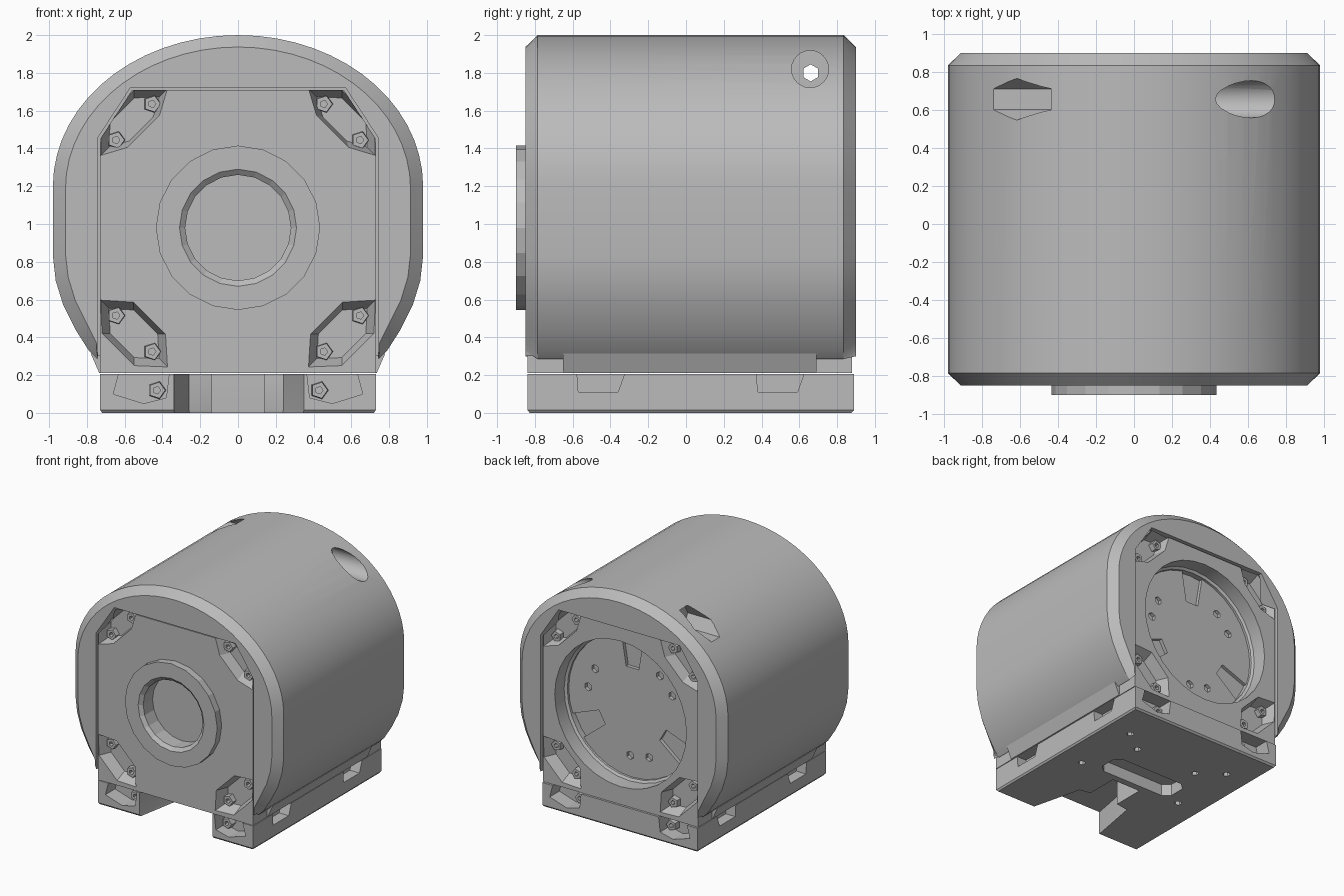
import bpy, bmesh
from math import sin, cos, pi, radians, sqrt
from mathutils import Vector, Matrix

if "Cube" in bpy.data.objects:
    bpy.data.objects.remove(bpy.data.objects["Cube"])

grey = bpy.data.materials.new("plain_grey")
grey.use_nodes = True
grey.diffuse_color = (0.5, 0.5, 0.5, 1)
grey.node_tree.nodes["Principled BSDF"].inputs["Base Color"].default_value = (0.5, 0.5, 0.5, 1)


def finish(name, bm):
    bmesh.ops.recalc_face_normals(bm, faces=bm.faces)
    mesh = bpy.data.meshes.new(name)
    bm.to_mesh(mesh)
    bm.free()
    mesh.materials.append(grey)
    obj = bpy.data.objects.new(name, mesh)
    bpy.context.collection.objects.link(obj)
    return obj


def loft(name, loops):
    """Solid through equal closed loops of 3D points, capped at both ends."""
    bm = bmesh.new()
    rings = [[bm.verts.new(p) for p in loop] for loop in loops]
    n = len(rings[0])
    for a, b in zip(rings, rings[1:]):
        for i in range(n):
            j = (i + 1) % n
            bm.faces.new((a[i], a[j], b[j], b[i]))
    bm.faces.new(rings[0])
    bm.faces.new(rings[-1])
    return finish(name, bm)


def prism(name, pts, y0, y1):
    return loft(name, [[(x, y, z) for x, z in pts] for y in (y0, y1)])


def cylinder(name, radius, a, b, sides=12):
    a, b = Vector(a), Vector(b)
    bm = bmesh.new()
    turn = (b - a).to_track_quat('Z', 'Y').to_matrix().to_4x4()
    bmesh.ops.create_cone(bm, cap_ends=True, segments=sides, radius1=radius, radius2=radius,
                          depth=(b - a).length, matrix=Matrix.Translation((a + b) / 2) @ turn)
    return finish(name, bm)


def lathe(name, profile, cx, cz, sides):
    """Closed (radius, y) section turned about a front-to-back axis."""
    bm = bmesh.new()
    rings = []
    for i in range(sides):
        a = 2 * pi * i / sides
        rings.append([bm.verts.new((cx + r * cos(a), y, cz + r * sin(a))) for r, y in profile])
    n = len(profile)
    for i in range(sides):
        p, q = rings[i], rings[(i + 1) % sides]
        for k in range(n):
            m = (k + 1) % n
            bm.faces.new((p[k], p[m], q[m], q[k]))
    return finish(name, bm)


def screw(name, x, z, y, inward):
    lathe(name, [(0.02, y + 0.12 * inward), (0.05, y + 0.12 * inward),
                 (0.045, y + 0.055 * inward), (0.02, y + 0.055 * inward)], x, z, 5)


def activate(obj):
    bpy.ops.object.select_all(action='DESELECT')
    obj.select_set(True)
    bpy.context.view_layer.objects.active = obj


def cut(obj, cutter):
    mod = obj.modifiers.new("cut", 'BOOLEAN')
    mod.operation, mod.solver, mod.object = 'DIFFERENCE', 'EXACT', cutter
    activate(obj)
    bpy.ops.object.modifier_apply(modifier=mod.name)
    bpy.data.objects.remove(cutter)


def smooth(obj, angle=28):
    activate(obj)
    bpy.ops.object.shade_smooth_by_angle(angle=radians(angle))


FRONT, BACK, MID = -0.84, 0.88, 0.98

# Arched cover with chamfered ends
half = [(0.745, 0.285), (0.79, 0.33), (0.86, 0.44), (0.925, 0.57), (0.965, 0.7), (0.98, 0.83)]
arc = [(0.98 * cos(radians(t)), 1.2 + 0.8 * sin(radians(t))) for t in range(0, 91, 6)]
half += [(x, z) for x, z in arc if x > 0.01]
outer = half + [(0, 2.0)] + [(-x, z) for x, z in reversed(half)]
inner_r = [(0.74, 0.3), (0.74, 1.46), (0.57, 1.72)]
inner = [(-x, z) for x, z in inner_r] + [(x, z) for x, z in reversed(inner_r)]


def inset(x, z):
    s = 1 if x > 0 else -1
    return (s * max(0.75, abs(x) * 0.932) if z < 0.6 else x * 0.932, 1 + (z - 1) * 0.937)


small = [inset(x, z) for x, z in outer]
cover = loft("arched_cover", [[(x, y, z) for x, z in pts + inner] for y, pts in
             ((-0.85, small), (-0.785, outer), (0.835, outer), (0.9, small))])

# Sideways ports: round on one side, six-sided on the other, joined by a narrow channel
cut(cover, cylinder("round_port", 0.098, (0.36, 0.657, 1.82), (1, 0.657, 1.82), 24))
port = [(0.657 + 0.11 * cos(pi * k / 3), 1.82 + 0.11 * sin(pi * k / 3)) for k in range(6)]
cut(cover, loft("six_sided_port", [[(x, y, z) for y, z in port] for x in (-1, -0.4)]))
cut(cover, cylinder("channel", 0.045, (-0.5, 0.66, 1.8), (0.5, 0.66, 1.8), 6))
smooth(cover)

# Sloped lips that carry the cover sides down to the base
lip = [(0.7, 0.212), (0.735, 0.212), (0.78, 0.315), (0.7, 0.315)]
for side, s in (("left", 1), ("right", -1)):
    prism(side + "_cover_lip", [(s * x, z) for x, z in lip], -0.65, 0.69)

# Inner housing block with a core closing the seam to the cover
body = prism("housing", [(-0.73, 0.21), (0.73, 0.21), (0.73, 1.45), (0.56, 1.71),
                         (-0.56, 1.71), (-0.73, 1.45)], FRONT, BACK)
prism("housing_core", [(-0.742, 0.3), (0.742, 0.3), (0.742, 1.46), (0.571, 1.722),
                       (-0.571, 1.722), (-0.742, 1.46)], -0.72, 0.65)
cut(body, cylinder("front_bore", 0.3, (0, -1, MID), (0, -0.75, MID), 20))
cut(body, cylinder("back_bore", 0.62, (0, 0.69, MID), (0, 1, MID), 32))

# Tapered corner pockets with paired screws on both ends
R2 = sqrt(0.5)
for end, y, inward in (("front", FRONT, 1), ("back", BACK, -1)):
    for sx in (1, -1):
        for sz in (1, -1):
            cx, cz = 0.55 * sx, MID + 0.56 * sz
            low = -0.07 if sz > 0 else -0.115
            hexagon = [(0.25, 0), (0.12, 0.12), (-0.12, 0.12), (-0.25, 0), (-0.12, low), (0.12, low)]
            loops = [[(cx + sx * k * (u + v) * R2, y + d * inward, cz + sz * k * (v - u) * R2)
                      for u, v in hexagon] for d, k in ((-0.1, 1), (0, 1), (0.1, 0.75))]
            cut(body, loft("pocket", loops))
            for k in (-0.135, 0.135):
                screw(end + "_screw", cx + sx * k * R2, cz - sz * k * R2, y, inward)
smooth(body)

# Front collar
lathe("front_collar", [(0.28, -0.75), (0.28, -0.875), (0.31, -0.9), (0.435, -0.9),
                       (0.435, -0.8), (0.34, -0.75)], 0, MID, 20)

# Back rim and rotor disc
smooth(lathe("back_rim", [(0.6, 0.68), (0.6, 0.74), (0.63, 0.76), (0.63, 0.68)], 0, MID, 32))
disc = cylinder("rotor_disc", 0.6, (0, 0.64, MID), (0, 0.72, MID), 32)
for deg in (90, 210, 330):
    a = radians(deg)
    d, t = Vector((cos(a), sin(a))), Vector((-sin(a), cos(a)))
    c = Vector((0, MID))
    cut(disc, prism("notch", [c + d * r + t * w for r, w in
                    ((0.33, -0.06), (0.7, -0.12), (0.7, 0.12), (0.33, 0.06))], 0.66, 0.9))
    for off in (158, 183):
        b = radians(deg + off)
        x, z = 0.42 * cos(b), MID + 0.42 * sin(b)
        cut(disc, cylinder("disc_hole", 0.035, (x, 0.68, z), (x, 0.9, z), 6))
smooth(disc)

# Mounting base with stepped front notch
plan = [(-0.73, -0.84), (-0.34, -0.84), (-0.26, -0.4), (-0.14, -0.38), (-0.14, -0.1),
        (0.14, -0.1), (0.14, -0.38), (0.24, -0.4), (0.35, -0.84), (0.73, -0.84),
        (0.73, 0.89), (-0.73, 0.89)]
base = loft("mounting_base", [[(x * k, y * k, z) for x, y in plan] for z, k in
            ((0, 0.985), (0.015, 1), (0.205, 1))])
for s in (1, -1):
    for y in (-0.45, 0.5):
        cut(base, loft("side_pocket", [[(s * x, y + w, z) for w, z in
            ((-0.13, 0.25), (-0.12, 0.11), (0.09, 0.11), (0.14, 0.25))] for x in (0.64, 0.8)]))
    for x, y in ((0.5, -0.05), (0.5, 0.55), (0.3, 0.4)):
        cut(base, cylinder("bottom_hole", 0.03, (x * s, y, -0.1), (x * s, y, 0.08), 6))
    foot = [(0.36, 0.25), (0.38, 0.08), (0.5, 0.05), (0.66, 0.1), (0.62, 0.25)]
    for end, y, inward in (("front", -0.84, 1), ("back", 0.89, -1)):
        cut(base, prism("foot_pocket", [(s * x, z) for x, z in foot],
                        y - 0.1 * inward, y + 0.13 * inward))
        screw(end + "_foot_screw", 0.43 * s, 0.12, y + 0.02 * inward, inward)

# Long slot underneath
slot = [(-0.38, 0.01), (-0.32, -0.04), (0.28, -0.04), (0.34, 0.01),
        (0.34, 0.15), (0.28, 0.2), (-0.32, 0.2), (-0.38, 0.15)]
cut(base, loft("slot", [[(x, y, z) for x, y in slot] for z in (-0.1, 0.1)]))
smooth(base)
